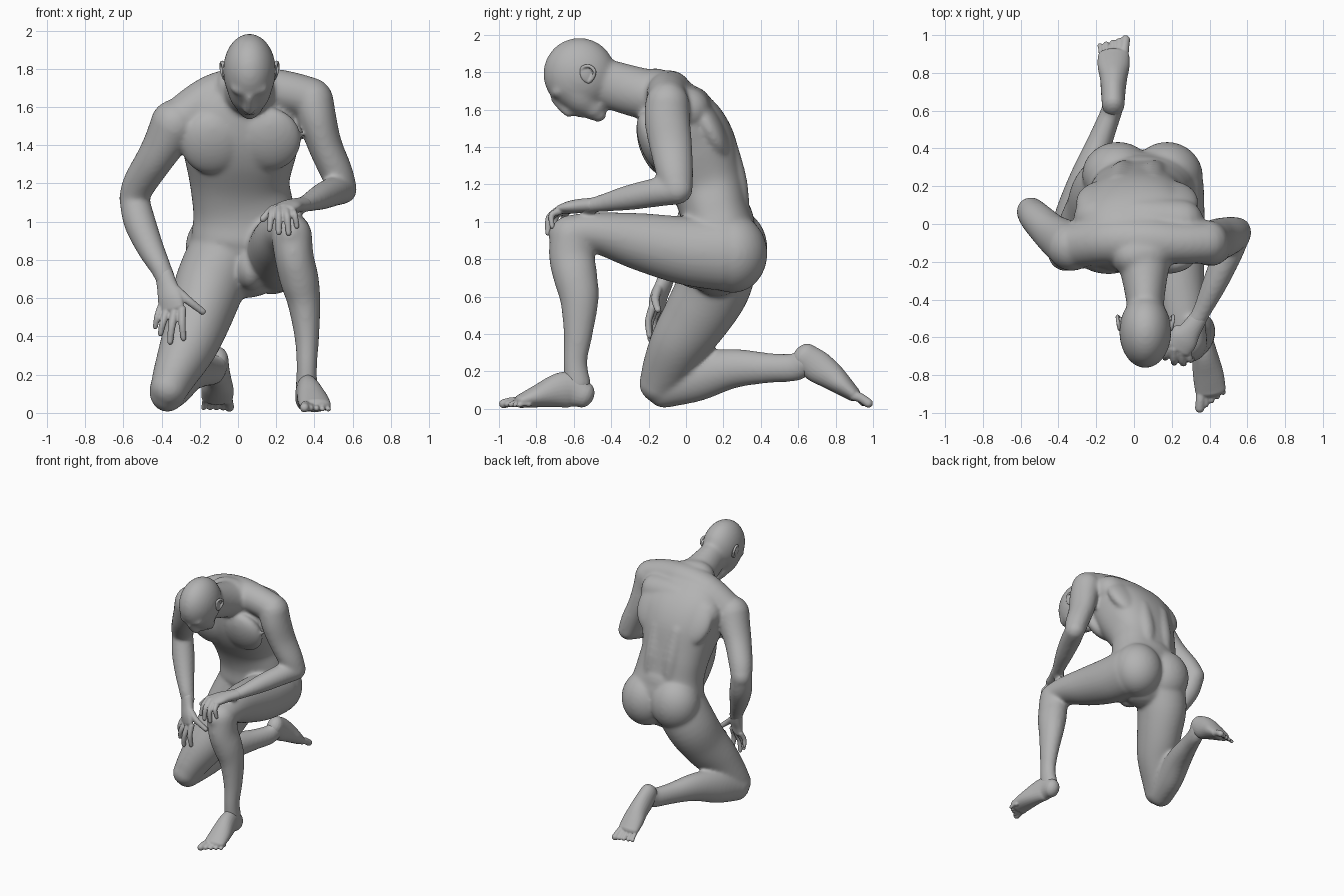
import bpy, bmesh, math
from mathutils import Vector, Matrix

if "Cube" in bpy.data.objects:
    bpy.data.objects.remove(bpy.data.objects["Cube"], do_unlink=True)

clay = bpy.data.materials.new("grey clay")
clay.use_nodes = True
clay.diffuse_color = (0.45, 0.45, 0.45, 1)
clay.node_tree.nodes["Principled BSDF"].inputs["Base Color"].default_value = (0.45, 0.45, 0.45, 1)
clay.node_tree.nodes["Principled BSDF"].inputs["Roughness"].default_value = 0.7


def spline(rings, steps=5):
    """Catmull-Rom through rings of (x, y, z, half width, half depth)."""
    out, n = [], len(rings)
    for i in range(n - 1):
        p = [rings[max(i - 1, 0)], rings[i], rings[i + 1], rings[min(i + 2, n - 1)]]
        for k in range(steps):
            t = k / steps
            out.append([0.5 * (2 * b + (c - a) * t + (2 * a - 5 * b + 4 * c - d) * t * t
                               + (3 * b - a - 3 * c + d) * t ** 3) for a, b, c, d in zip(*p)])
    return out + [list(rings[-1])]


def loft(bm, rings, side=(1, 0, 0), sides=24, power=1):
    """Closed tube of elliptical sections with rounded ends; power < 1 squares the section."""
    rings = [r if len(r) == 5 else (*r, r[3]) for r in rings]
    pts = spline(rings)
    pos = [Vector(p[:3]) for p in pts]
    last = len(pts) - 1
    angles = [2 * math.pi * k / sides for k in range(sides)]
    shape = [[math.copysign(abs(w) ** power, w) for w in (math.cos(a), math.sin(a))] for a in angles]
    sections = []
    for i, p in enumerate(pts):
        t = (pos[min(i + 1, last)] - pos[max(i - 1, 0)]).normalized()
        caps = [(0, 1)]
        arc = [math.radians(a) for a in (20, 40, 60, 80)]
        reach = min(p[3], p[4])
        if i == 0:
            caps = [(-math.sin(a) * reach, math.cos(a)) for a in reversed(arc)] + caps
        if i == last:
            caps += [(math.sin(a) * reach, math.cos(a)) for a in arc]
        u = Vector(side)
        u = (u - t * u.dot(t)).normalized()
        v = t.cross(u)
        for shift, scale in caps:
            c = pos[i] + t * shift
            sections.append([bm.verts.new(c + scale * (u * p[3] * cu + v * p[4] * cv)) for cu, cv in shape])
    for lo, hi in zip(sections, sections[1:]):
        for k in range(sides):
            m = (k + 1) % sides
            bm.faces.new((lo[k], lo[m], hi[m], hi[k]))
    bm.faces.new(list(reversed(sections[0])))
    bm.faces.new(sections[-1])


def blob(bm, centre, radii, pitch=0, yaw=0):
    """Ellipsoid muscle or bone mass."""
    m = (Matrix.Translation(centre) @ Matrix.Rotation(yaw, 4, 'Z') @ Matrix.Rotation(pitch, 4, 'X')
         @ Matrix.Diagonal((*radii, 1)))
    bmesh.ops.create_uvsphere(bm, u_segments=32, v_segments=20, radius=1, matrix=m)


def finish(name, bm, voxel, smooth):
    """Fuse the overlapping masses into one smooth skin."""
    mesh = bpy.data.meshes.new(name)
    bmesh.ops.recalc_face_normals(bm, faces=bm.faces[:])
    bm.to_mesh(mesh)
    bm.free()
    obj = bpy.data.objects.new(name, mesh)
    bpy.context.collection.objects.link(obj)
    mod = obj.modifiers.new("fuse", 'REMESH')
    mod.mode, mod.voxel_size = 'VOXEL', voxel
    mod = obj.modifiers.new("soften", 'SMOOTH')
    mod.factor, mod.iterations = 0.5, smooth
    bpy.ops.object.select_all(action='DESELECT')
    obj.select_set(True)
    bpy.context.view_layer.objects.active = obj
    for m in ("fuse", "soften"):
        bpy.ops.object.modifier_apply(modifier=m)
    obj.data.materials.clear()
    obj.data.materials.append(clay)
    bpy.ops.object.shade_smooth()


body = bmesh.new()

# Torso, shoulder girdle and neck
loft(body, [(.04, .17, .76, .2, .16), (.04, .18, .9, .28, .2), (.03, .155, 1.05, .265, .185),
            (.01, .115, 1.2, .26, .2), (.01, .04, 1.38, .3, .235), (.015, -.035, 1.52, .325, .225),
            (.035, -.11, 1.64, .26, .17), (.05, -.16, 1.7, .17, .12)], side=(1, 0, .1), sides=48, power=.85)
loft(body, [(-.33, -.12, 1.51, .115), (-.13, -.09, 1.645, .125), (.06, -.09, 1.685, .125),
            (.24, -.1, 1.68, .112), (.385, -.1, 1.645, .108)], side=(0, 1, 0))
loft(body, [(-.2, .03, 1.53, .12), (.03, .02, 1.6, .125), (.25, .01, 1.6, .12)], side=(0, 1, 0))
loft(body, [(.05, -.1, 1.66, .18, .14), (.055, -.25, 1.69, .13, .135), (.06, -.42, 1.74, .1, .128),
            (.06, -.52, 1.78, .1, .11)])

# Chest, shoulder blades, spine muscles, lower back and buttocks
for x, z in ((-.135, 1.41), (.165, 1.43)):
    blob(body, (x, -.172, z), (.165, .078, .17), pitch=.34)
    blob(body, (x * 1.1, .115, z + .085), (.16, .075, .2), pitch=.5)
for s in (-1, 1):
    loft(body, [(.04 + s * .085, .27, .98, .07), (.02 + s * .08, .26, 1.2, .07),
                (.01 + s * .085, .195, 1.42, .075)])
blob(body, (.04, .225, .99), (.24, .14, .17))
blob(body, (.175, .25, .83), (.19, .185, .21))
blob(body, (-.085, .26, .86), (.19, .175, .205))
blob(body, (.07, .06, .75), (.08, .13, .11))

# Skull, jaw and facial masses
blob(body, (.06, -.57, 1.79), (.138, .193, .193))
loft(body, [(.06, -.6, 1.74, .127, .132), (.06, -.55, 1.66, .108, .102), (.06, -.5, 1.61, .074, .066)])
blob(body, (.06, -.685, 1.695), (.1, .045, .04), pitch=.5)
blob(body, (.06, -.47, 1.57), (.048, .045, .036))
blob(body, (.06, -.565, 1.58), (.045, .03, .024))
loft(body, [(.06, -.7, 1.65, .022), (.06, -.655, 1.605, .026), (.06, -.625, 1.587, .032, .03)])

# Left arm, resting across the raised knee
loft(body, [(.39, -.1, 1.635, .11, .118), (.413, -.1, 1.54, .102, .122), (.455, -.08, 1.4, .09, .114),
            (.515, -.06, 1.26, .085, .099), (.548, -.045, 1.17, .075, .082)])
loft(body, [(.548, -.045, 1.165, .073), (.5, -.15, 1.158, .077), (.43, -.31, 1.128, .067),
            (.36, -.46, 1.097, .05, .045), (.32, -.53, 1.085, .05, .038)])

# Right arm, hanging to the lowered thigh
loft(body, [(-.33, -.12, 1.51, .13), (-.385, -.085, 1.41, .11, .12), (-.44, -.045, 1.32, .097, .107),
            (-.515, .03, 1.2, .088), (-.545, .065, 1.12, .078)])
loft(body, [(-.545, .065, 1.13, .077), (-.515, .03, 1.0, .084), (-.457, -.03, .86, .071),
            (-.4, -.085, .75, .055), (-.375, -.105, .69, .052, .042)])

# Left leg, raised with the foot flat
loft(body, [(.2, .2, .83, .17, .2), (.21, 0, .845, .164, .183), (.225, -.25, .895, .147, .153),
            (.255, -.45, .937, .123, .115), (.275, -.58, .945, .107, .098)], sides=32)
loft(body, [(.28, -.61, .93, .107, .117), (.295, -.61, .81, .102, .122), (.32, -.59, .7, .102, .117),
            (.345, -.57, .58, .087, .103), (.36, -.577, .4, .065, .078), (.36, -.592, .25, .054, .064),
            (.358, -.58, .13, .057, .073)])
blob(body, (.275, -.675, .93), (.065, .06, .075))

# Right leg, kneeling with the shin along the ground
loft(body, [(-.08, .19, .82, .19, .2), (-.15, .15, .66, .184, .198), (-.2, .062, .5, .165, .182),
            (-.26, -.035, .35, .15, .158), (-.33, -.11, .2, .117, .13), (-.36, -.145, .13, .1, .108)],
     sides=32)
loft(body, [(-.37, -.125, .113, .095, .111), (-.32, .05, .168, .097, .13), (-.25, .25, .215, .087, .106),
            (-.175, .45, .218, .066, .08), (-.125, .58, .222, .057, .075), (-.11, .63, .25, .057, .072)])
finish("body", body, .012, 12)

# Ears: a shell with a raised rim
for name, s in (("left_ear", 1), ("right_ear", -1)):
    ear = bmesh.new()
    blob(ear, (.06 + s * .128, -.53, 1.785), (.014, .036, .048), pitch=.5, yaw=s * .25)
    loft(ear, [(.06 + s * d, y, z, .01) for d, y, z in
               ((.132, -.555, 1.79), (.138, -.555, 1.822), (.145, -.52, 1.833), (.148, -.49, 1.808),
                (.14, -.497, 1.772), (.13, -.52, 1.748))], sides=10)
    finish(name, ear, .005, 2)


def hand(name, palm, side, fingers, bulge):
    """Flat palm with a thumb and four fingers, each from base to tip."""
    bm = bmesh.new()
    loft(bm, palm, side=side)
    for base, tip, r in fingers:
        base, tip = Vector(base), Vector(tip)
        mid = (base + tip) / 2 + Vector(bulge)
        loft(bm, [(*base, r * 1.15), (*mid, r), (*tip, r * .8)], side=side, sides=12)
    finish(name, bm, .006, 3)


hand("left_hand",
     [(.34, -.5, 1.09, .048, .038), (.3, -.56, 1.085, .057, .038), (.265, -.61, 1.078, .074, .035),
      (.235, -.65, 1.068, .074, .028)], (.83, -.55, 0),
     [((.23, -.56, 1.07), (.13, -.655, 1.015), .022), ((.185, -.63, 1.068), (.165, -.71, .96), .019),
      ((.213, -.662, 1.068), (.213, -.735, .945), .02), ((.25, -.68, 1.063), (.265, -.738, .94), .019),
      ((.285, -.678, 1.055), (.308, -.715, .975), .017)], (0, -.022, .02))
hand("right_hand",
     [(-.385, -.1, .72, .05, .042), (-.37, -.12, .66, .058, .04), (-.355, -.145, .6, .072, .035),
      (-.348, -.155, .55, .074, .029)], (.85, -.5, 0),
     [((-.32, -.15, .64), (-.185, -.15, .53), .022), ((-.292, -.18, .54), (-.285, -.195, .39), .019),
      ((-.33, -.17, .53), (-.355, -.19, .372), .02), ((-.372, -.15, .53), (-.405, -.165, .415), .019),
      ((-.405, -.125, .55), (-.432, -.135, .45), .017)], (-.004, -.014, 0))


def foot(name, sole, big, little):
    """Wedge-shaped foot; toes fan from the big toe to the little toe."""
    bm = bmesh.new()
    loft(bm, sole)
    for i in range(5):
        t = i / 4
        base, tip = (Vector(b).lerp(Vector(l), t) for b, l in zip(big, little))
        r = .028 if i == 0 else .021 - .0015 * i
        mid = (base + tip) / 2 + Vector((0, 0, .006))
        loft(bm, [(*base, r), (*mid, r * .9), (*tip, r * .9)], sides=12)
    finish(name, bm, .006, 4)


foot("left_foot",
     [(.358, -.55, .076, .059, .072), (.36, -.61, .1, .06, .095), (.372, -.68, .098, .067, .092),
      (.392, -.79, .068, .081, .062), (.405, -.88, .042, .082, .038)],
     ((.355, -.89, .035), (.348, -.975, .027)), ((.465, -.84, .025), (.473, -.893, .019)))
foot("right_foot",
     [(-.11, .635, .278, .06, .076), (-.11, .7, .228, .065, .086), (-.108, .77, .18, .072, .075),
      (-.108, .83, .132, .084, .059), (-.108, .89, .082, .084, .041)],
     ((-.055, .9, .07), (-.045, .975, .03)), ((-.17, .88, .075), (-.18, .945, .026)))
